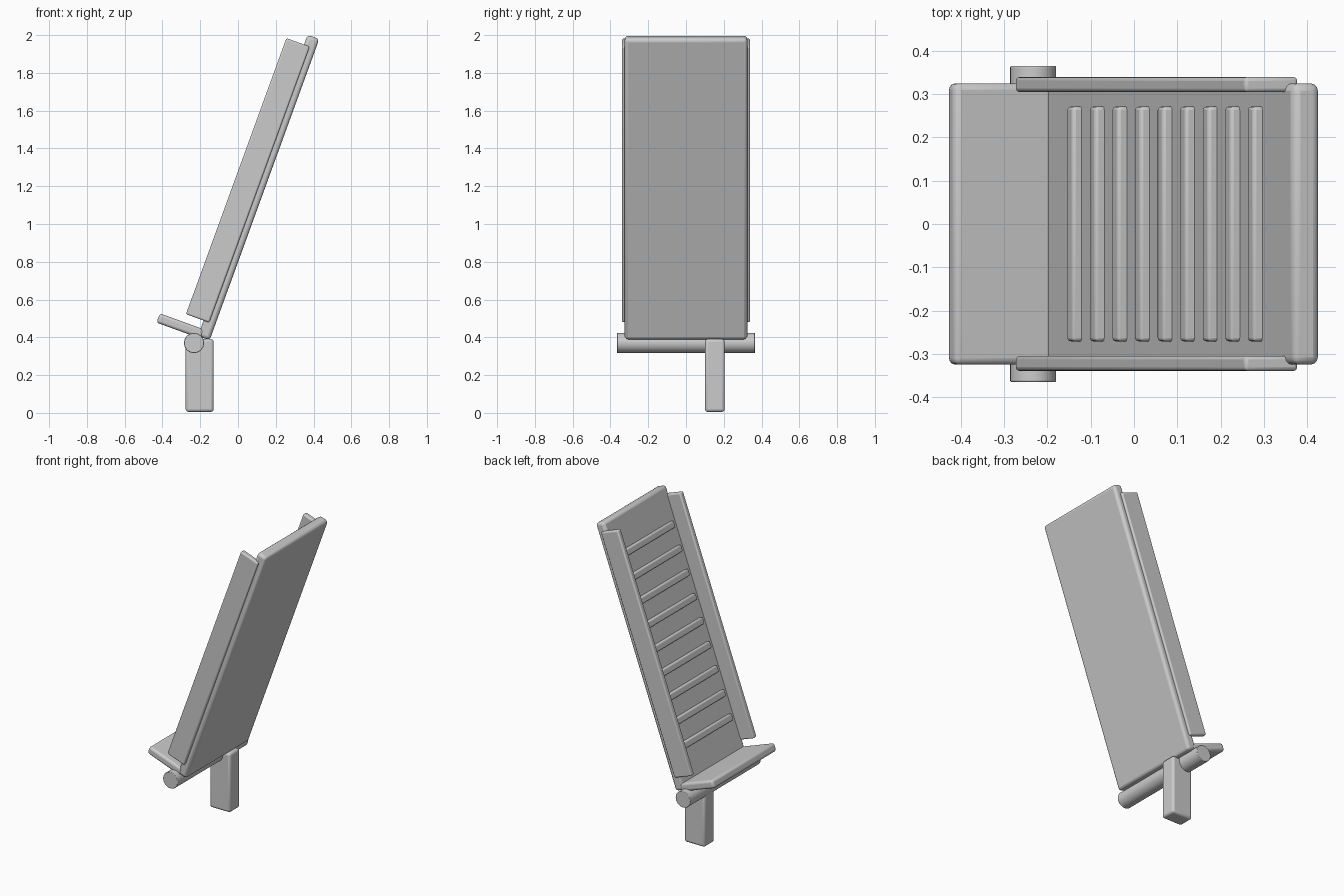
import bpy, math
from mathutils import Matrix, Vector

if "Cube" in bpy.data.objects:
    bpy.data.objects.remove(bpy.data.objects["Cube"])

TILT = math.radians(20)
U = Vector((math.sin(TILT), 0, math.cos(TILT)))     # up along the backrest
N = Vector((math.cos(TILT), 0, -math.sin(TILT)))    # out of the back

grey = bpy.data.materials.new("grey")
grey.diffuse_color = (0.6, 0.6, 0.6, 1)
grey.use_nodes = True
grey.node_tree.nodes["Principled BSDF"].inputs["Base Color"].default_value = grey.diffuse_color


def finish(ob, name, bevel, segments=3):
    ob.name = name
    ob.data.materials.append(grey)
    bpy.ops.object.transform_apply(location=False, rotation=False, scale=True)
    if bevel:
        mod = ob.modifiers.new("rounded edges", 'BEVEL')
        mod.width = bevel
        mod.segments = segments
        mod.limit_method = 'ANGLE'
    bpy.ops.object.shade_smooth_by_angle(angle=math.radians(35))
    return ob


def box(name, centre, size, tilt=0.0, bevel=0.015):
    bpy.ops.mesh.primitive_cube_add(size=1, location=centre, rotation=(0, tilt, 0))
    ob = bpy.context.object
    ob.scale = size
    return finish(ob, name, bevel)


# Tilted back panel
box("back_panel", (0.109, 0, 1.193), (0.066, 0.65, 1.697), TILT, 0.018)

# Side rails
for side, y in (("left", 0.322), ("right", -0.322)):
    box("side_rail_" + side, (0.052, y, 1.231), (0.131, 0.035, 1.555), TILT, 0.009)

# Cross slats on the inner face of the panel
for i in range(9):
    p = U * (0.556 + 0.1525 * i) + N * -0.345
    box(f"slat_{i + 1}", p, (0.032, 0.542, 0.042), TILT, 0.008)

# Short ledge standing square to the panel
box("bottom_ledge", (-0.303, 0, 0.459), (0.255, 0.65, 0.052), TILT, 0.015)

# Hinge bar
bpy.ops.mesh.primitive_cylinder_add(vertices=32, radius=0.053, depth=0.73,
                                    location=(-0.233, 0, 0.37),
                                    rotation=(math.pi / 2, 0, 0))
finish(bpy.context.object, "hinge_bar", 0.003, 2)

# Single support post
box("support_post", (-0.203, 0.153, 0.198), (0.148, 0.104, 0.386), 0, 0.015)
